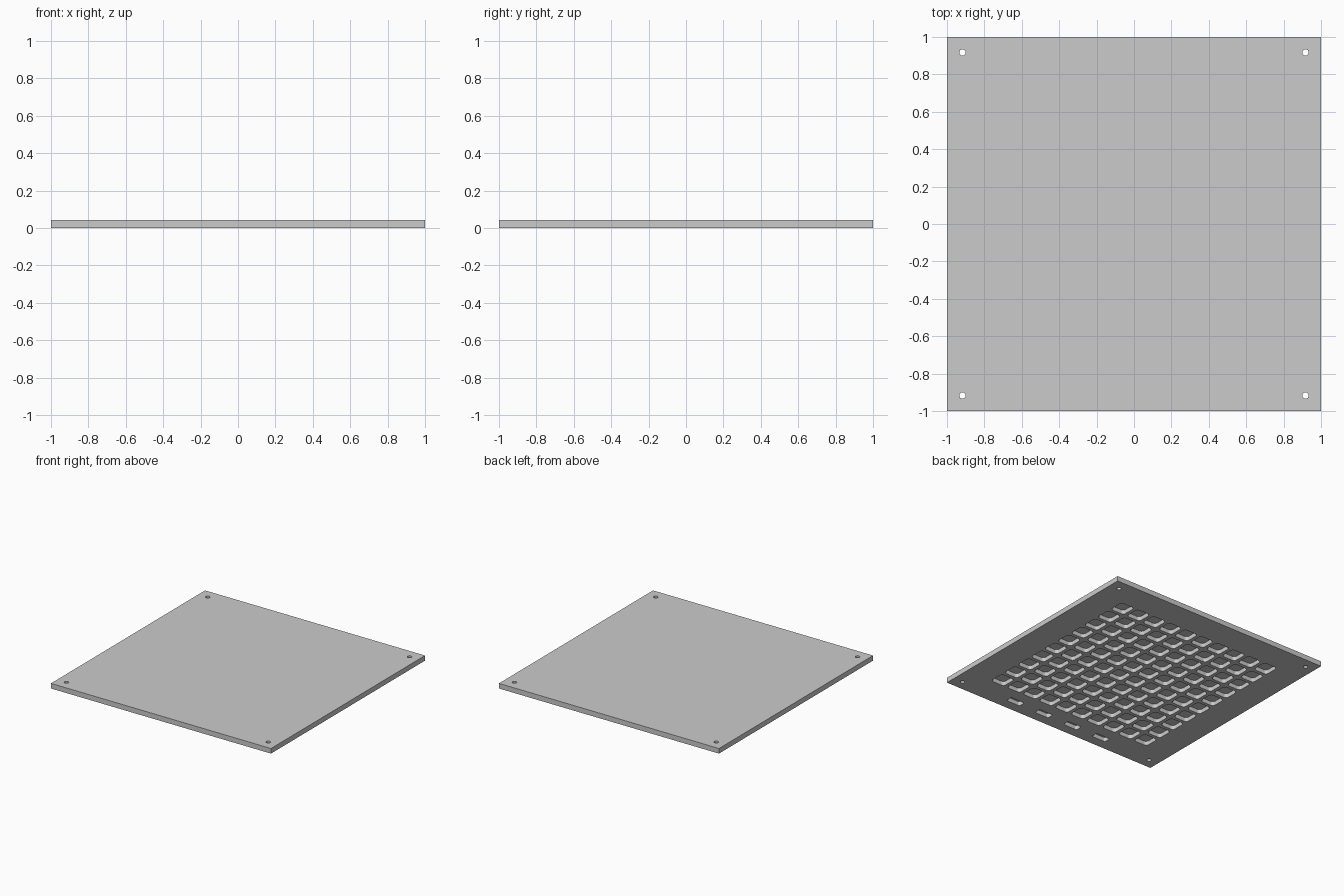
import bpy
import bmesh
import math

cube = bpy.data.objects.get("Cube")
if cube:
    bpy.data.objects.remove(cube, do_unlink=True)

THICK = 0.042
DEPTH = 0.034
PITCH = 0.156

grey = bpy.data.materials.new("plain grey")
grey.use_nodes = True
grey.diffuse_color = (0.6, 0.6, 0.6, 1)
grey.node_tree.nodes["Principled BSDF"].inputs["Base Color"].default_value = (0.6, 0.6, 0.6, 1)


def rounded_outline(cx, cy, hx, hy, r, steps=4):
    """Outline of a rectangle with rounded corners."""
    pts = []
    corners = [(1, 1), (-1, 1), (-1, -1), (1, -1)]
    for i, (sx, sy) in enumerate(corners):
        for k in range(steps + 1):
            a = math.pi / 2 * (i + k / steps)
            pts.append((cx + sx * (hx - r) + r * math.cos(a),
                        cy + sy * (hy - r) + r * math.sin(a)))
    return pts


def circle_outline(cx, cy, r, sides=24):
    return [(cx + r * math.cos(math.tau * k / sides),
             cy + r * math.sin(math.tau * k / sides)) for k in range(sides)]


def prisms(name, outlines, z0, z1):
    """One object holding an upright prism for every outline."""
    bm = bmesh.new()
    for pts in outlines:
        low = [bm.verts.new((x, y, z0)) for x, y in pts]
        high = [bm.verts.new((x, y, z1)) for x, y in pts]
        bm.faces.new(low[::-1])
        bm.faces.new(high)
        for i in range(len(pts)):
            j = (i + 1) % len(pts)
            bm.faces.new((low[i], low[j], high[j], high[i]))
    mesh = bpy.data.meshes.new(name)
    bm.to_mesh(mesh)
    bm.free()
    mesh.materials.append(grey)
    obj = bpy.data.objects.new(name, mesh)
    bpy.context.collection.objects.link(obj)
    return obj


# Square base plate
plate = prisms("base_plate", [[(-1, -1), (1, -1), (1, 1), (-1, 1)]], 0, THICK)

# Ten by ten grid of rounded pockets on the underside
grid = [(i - 4.5) * PITCH for i in range(10)]
pockets = [rounded_outline(x, y, 0.063, 0.063, 0.025) for x in grid for y in grid]

# Row of four slots along the front edge
pockets += [rounded_outline(x, -0.89, 0.065, 0.028, 0.015)
            for x in (-0.42, -0.14, 0.14, 0.42)]

# Screw holes through the corners
holes = [circle_outline(sx * 0.917, sy * 0.917, 0.017)
         for sx in (-1, 1) for sy in (-1, 1)]

cutters = [prisms("pocket_cutter", pockets, -0.05, DEPTH),
           prisms("hole_cutter", holes, -0.05, THICK + 0.05)]
for cutter in cutters:
    cutter.hide_render = True
    cutter.hide_set(True)
    mod = plate.modifiers.new(cutter.name, 'BOOLEAN')
    mod.operation = 'DIFFERENCE'
    mod.solver = 'EXACT'
    mod.object = cutter
